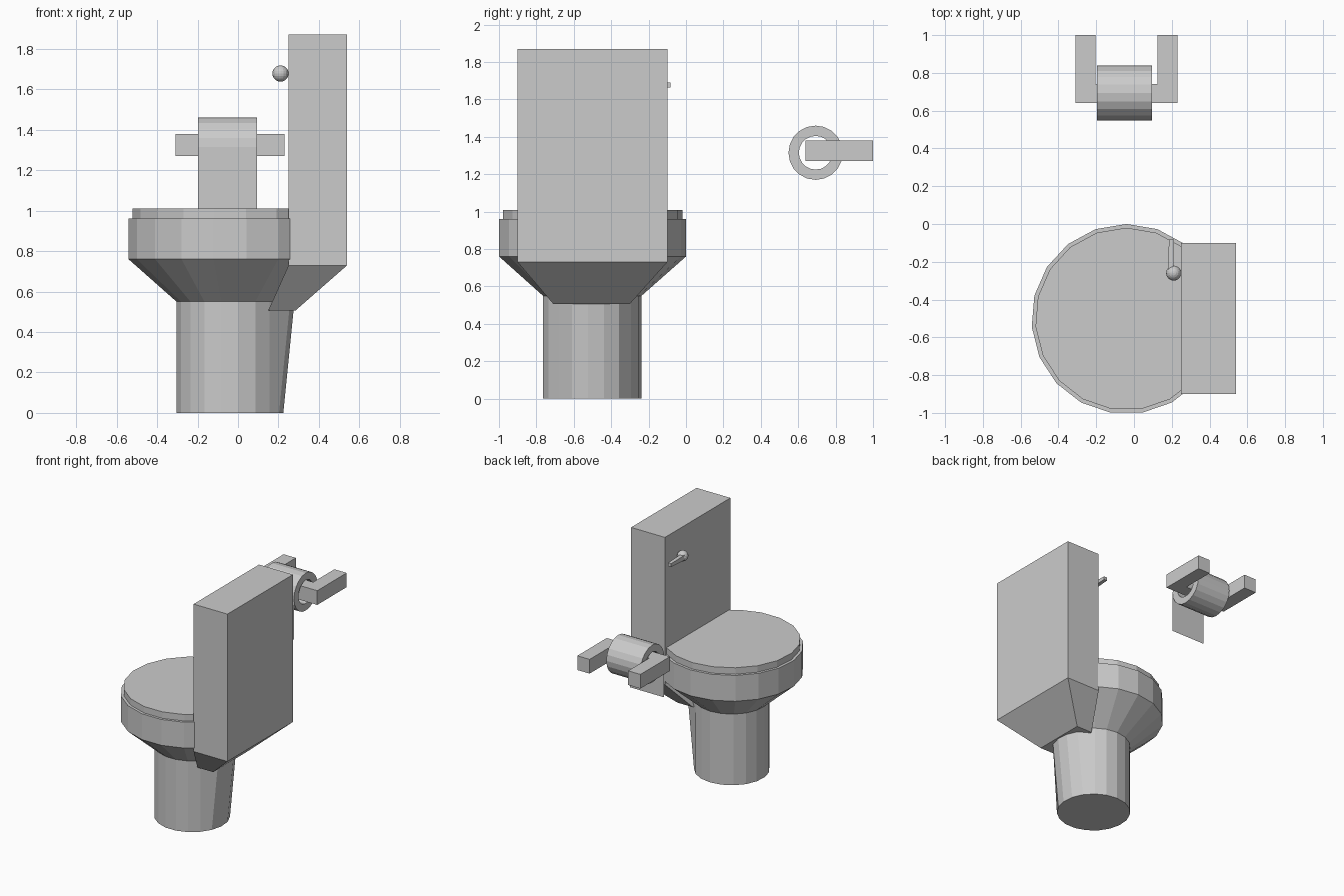
import bpy, bmesh, math
from mathutils import Vector

if "Cube" in bpy.data.objects:
    bpy.data.objects.remove(bpy.data.objects["Cube"])

CX, CY, N = -0.04, -0.503, 19   # axis of the round parts, side count


def finish(name, bm):
    bmesh.ops.recalc_face_normals(bm, faces=bm.faces[:])
    me = bpy.data.meshes.new(name)
    bm.to_mesh(me)
    bm.free()
    ob = bpy.data.objects.new(name, me)
    bpy.context.collection.objects.link(ob)
    return ob


def loft(name, rings):
    """Closed skin through rings of points, capped at both ends."""
    bm = bmesh.new()
    loops = [[bm.verts.new(p) for p in r] for r in rings]
    n = len(loops[0])
    for a, b in zip(loops, loops[1:]):
        for i in range(n):
            j = (i + 1) % n
            bm.faces.new((a[i], a[j], b[j], b[i]))
    bm.faces.new(loops[0])
    bm.faces.new(loops[-1])
    return finish(name, bm)


def ring(r, z, push=0.0):
    pts = []
    for i in range(N):
        a = math.pi / 2 + math.tau * i / N
        p = Vector((CX + r * math.cos(a), CY + r * math.sin(a), z))
        if math.cos(a) > 0.8:
            p.x += push
        pts.append(p)
    return pts


def rect(x0, x1, y0, y1, z):
    return [(x0, y0, z), (x1, y0, z), (x1, y1, z), (x0, y1, z)]


# pedestal leans out at the back under the tank
loft("pedestal", [ring(0.265, 0), ring(0.265, 0.55, 0.055)])
loft("bowl", [ring(0.265, 0.55), ring(0.503, 0.76), ring(0.503, 0.96)])
loft("lid", [ring(0.483, 0.96), ring(0.483, 1.01)])

# tank with tapered underside
loft("tank", [rect(0.15, 0.285, -0.71, -0.30, 0.507),
              rect(0.25, 0.54, -0.9, -0.1, 0.73),
              rect(0.25, 0.54, -0.9, -0.1, 1.87)])

# flush knob and lever
bm = bmesh.new()
bmesh.ops.create_uvsphere(bm, u_segments=16, v_segments=10, radius=0.04)
bmesh.ops.translate(bm, verts=bm.verts[:], vec=(0.21, -0.26, 1.678))
knob = finish("flush_knob", bm)
loft("flush_lever", [[(x, y, z) for x, z in ((xa, 1.678 - h), (xb, 1.678 - h),
                                            (xb, 1.678 + h), (xa, 1.678 + h))]
                     for y, xa, xb, h in ((-0.26, 0.18, 0.21, 0.02), (-0.083, 0.185, 0.212, 0.013))])

# wall arms and the bar carrying the roll
for side, s in (("left", -1), ("right", 1)):
    xa, xb = sorted((CX + s * 0.165, CX + s * 0.27))
    loft(side + "_arm", [rect(xa, xb, 0.64, 1.0, 1.27), rect(xa, xb, 0.64, 1.0, 1.38)])
loft("roll_bar", [rect(-0.21, 0.13, 0.64, 0.74, 1.27), rect(-0.21, 0.13, 0.64, 0.74, 1.38)])

# hollow paper roll
bm = bmesh.new()
profile = [(-0.197, 0.145), (0.095, 0.145), (0.095, 0.09), (-0.197, 0.09)]
M = 20
rows = [[bm.verts.new((x, 0.693 + r * math.cos(math.tau * i / M),
                       1.315 + r * math.sin(math.tau * i / M))) for x, r in profile]
        for i in range(M)]
for i in range(M):
    a, b = rows[i], rows[(i + 1) % M]
    for k in range(4):
        m = (k + 1) % 4
        bm.faces.new((a[k], a[m], b[m], b[k]))
finish("paper_roll", bm)

# hanging sheet
bm = bmesh.new()
bm.faces.new([bm.verts.new(p) for p in ((-0.197, 0.548, 1.0), (0.095, 0.548, 1.0),
                                       (0.095, 0.548, 1.315), (-0.197, 0.548, 1.315))])
finish("paper_sheet", bm)
